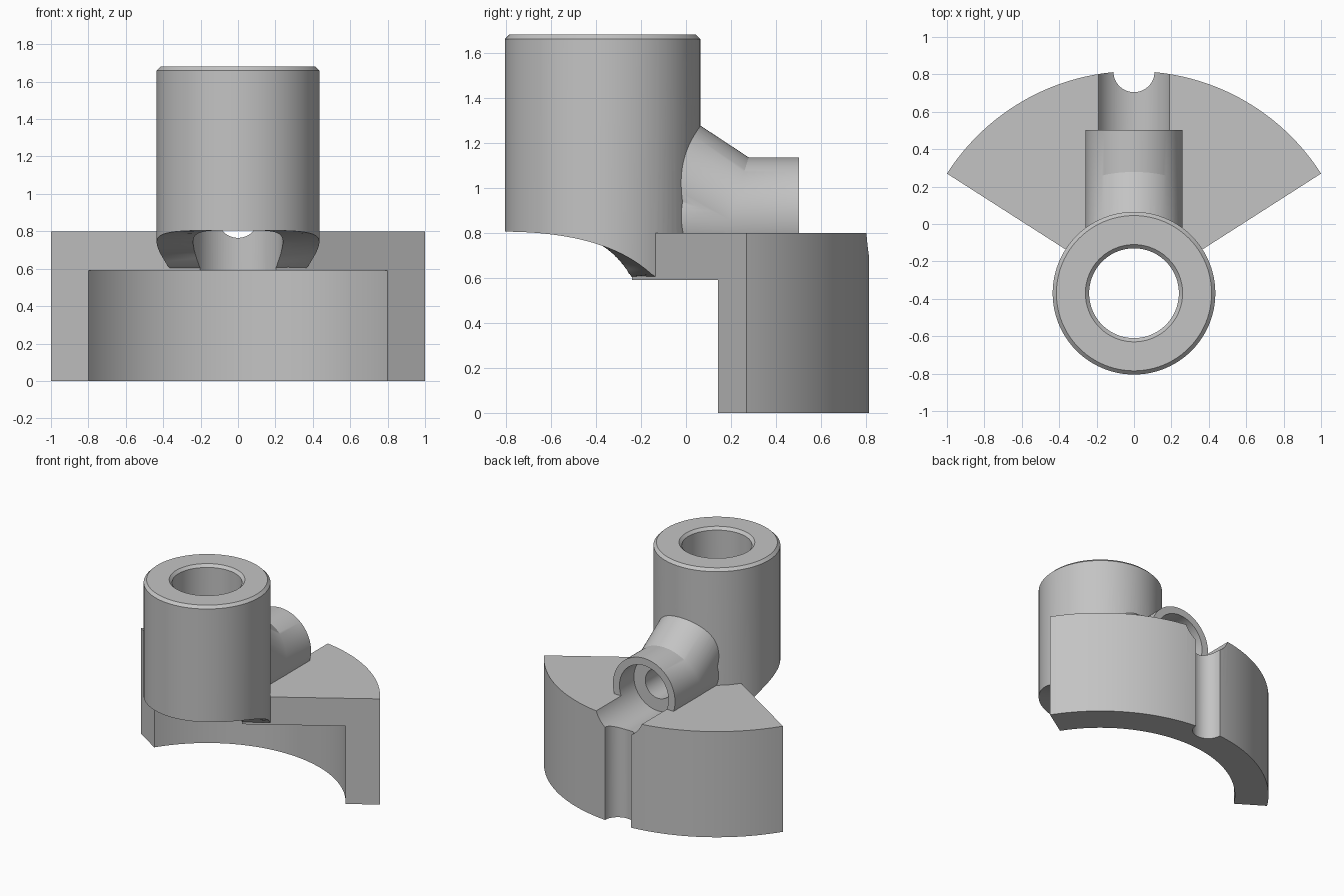
import bpy, bmesh, math
from math import sin, cos, radians, tau

if "Cube" in bpy.data.objects:
    bpy.data.objects.remove(bpy.data.objects["Cube"], do_unlink=True)

AXIS_Y = -0.37      # centre of the upright tube and of the fan
ARM_Z = 0.875       # height of the side arm's axis
FAN_START = radians(32.6)
SEGS = 96

grey = bpy.data.materials.new("plain grey")
grey.use_nodes = True
grey.diffuse_color = (0.55, 0.55, 0.55, 1)
grey.node_tree.nodes["Principled BSDF"].inputs["Base Color"].default_value = (0.55, 0.55, 0.55, 1)


def skin(name, rings, wrap=False):
    """Join closed rings of points into a solid, capped unless it wraps."""
    bm = bmesh.new()
    loops = [[bm.verts.new(p) for p in ring] for ring in rings]
    pairs = list(zip(loops, loops[1:]))
    if wrap:
        pairs.append((loops[-1], loops[0]))
    else:
        bm.faces.new(loops[0])
        bm.faces.new(loops[-1])
    n = len(loops[0])
    for a, b in pairs:
        for i in range(n):
            j = (i + 1) % n
            bm.faces.new((a[i], a[j], b[j], b[i]))
    bmesh.ops.recalc_face_normals(bm, faces=bm.faces)
    mesh = bpy.data.meshes.new(name)
    bm.to_mesh(mesh)
    bm.free()
    mesh.materials.append(grey)
    ob = bpy.data.objects.new(name, mesh)
    bpy.context.collection.objects.link(ob)
    return ob


def around(r, z, a, cy=AXIS_Y):
    return (r * cos(a), cy + r * sin(a), z)


def upright(name, profile, cy):
    """Solid stack of circles about a vertical axis."""
    return skin(name, [[around(r, z, tau * i / SEGS, cy) for i in range(SEGS)]
                       for r, z in profile])


def lying(name, r, y0, y1):
    """Cylinder along the arm's axis."""
    return skin(name, [[(r * cos(tau * i / SEGS), y, ARM_Z + r * sin(tau * i / SEGS))
                        for i in range(SEGS)] for y in (y0, y1)])


def combine(body, other, operation):
    mod = body.modifiers.new(operation, 'BOOLEAN')
    mod.operation = operation
    mod.solver = 'EXACT'
    mod.object = other
    bpy.context.view_layer.objects.active = body
    bpy.ops.object.modifier_apply(modifier=mod.name)
    bpy.data.objects.remove(other, do_unlink=True)


# Fan-shaped plate with its curved skirt
section = [(0.22, 0.59), (0.95, 0.59), (0.95, 0), (1.187, 0), (1.187, 0.8), (0.22, 0.8)]
sweep = math.pi - 2 * FAN_START
bracket = skin("fan_bracket", [[around(r, z, FAN_START + sweep * i / 64) for r, z in section]
                               for i in range(65)])


# Upright tube, whose lower rim ramps down to meet the plate
def rim_height(a):
    rise = math.asin(max(-1, min(1, sin(a))))
    t = min(1, (rise + math.pi / 2) / (FAN_START + math.pi / 2))
    return 0.805 - 0.205 * t ** 3.8


rings = []
for i in range(SEGS):
    a = tau * i / SEGS
    low = rim_height(a)
    shape = [(0.2, low), (0.435, low), (0.435, 1.66), (0.415, 1.68), (0.2, 1.68)]
    rings.append([around(r, z, a) for r, z in shape])
tube = skin("upright_tube", rings, wrap=True)

# Side arm, mitred into a sloping neck
R = 0.26
slope = radians(33.4)
end, mitre, neck = [], [], []
for i in range(SEGS):
    x, h = R * cos(tau * i / SEGS), R * sin(tau * i / SEGS)
    y, z = 0.2 + h * math.tan(slope / 2), ARM_Z + h
    end.append((x, 0.503, z))
    mitre.append((x, y, z))
    neck.append((x, y - 0.45 * cos(slope), z + 0.45 * sin(slope)))
arm = skin("side_arm", [end, mitre, neck])
root = lying("arm_root", 0.259, -0.2, 0.2)

for part in (tube, arm, root):
    combine(bracket, part, 'UNION')

# Bores and the notch in the skirt
cutters = [
    upright("main_bore", [(0.24, 0.3), (0.24, 1.66), (0.28, 1.70)], AXIS_Y),
    lying("arm_wide_bore", 0.205, 0.33, 1.3),
    lying("arm_narrow_bore", 0.11, AXIS_Y, 0.4),
    upright("skirt_notch", [(0.11, -0.1), (0.11, 1.0)], 0.815),
]
for cutter in cutters:
    combine(bracket, cutter, 'DIFFERENCE')

# Smooth round walls, crisp edges
bpy.ops.object.select_all(action='DESELECT')
bracket.select_set(True)
bpy.context.view_layer.objects.active = bracket
bpy.ops.object.shade_smooth_by_angle(angle=radians(25))
